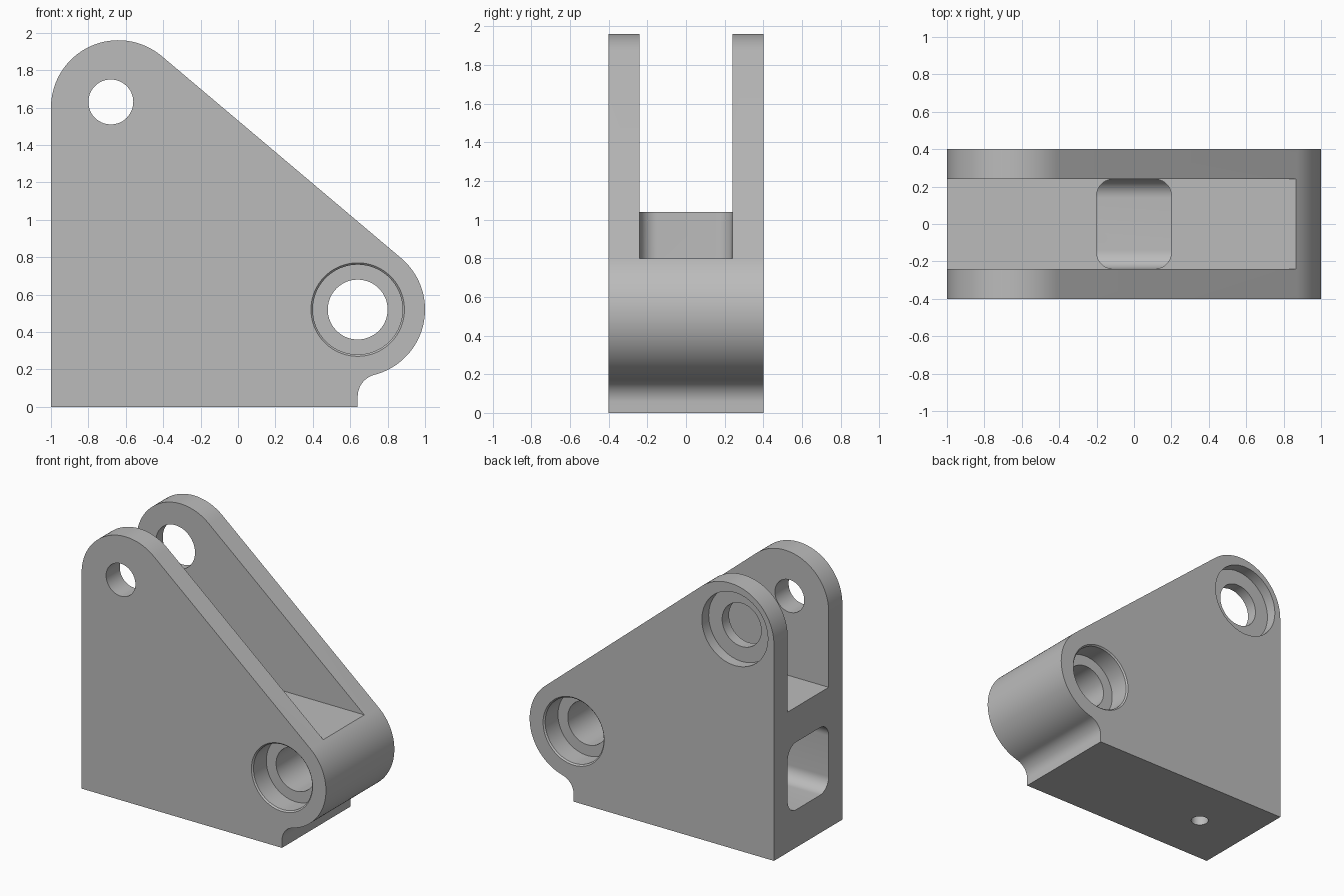
import bpy, bmesh
from math import sin, cos, pi, radians, atan2, hypot, sqrt

old = bpy.data.objects.get("Cube")
if old:
    bpy.data.objects.remove(old, do_unlink=True)

# One plain grey for the whole casting
grey = bpy.data.materials.new("machined grey")
grey.use_nodes = True
colour = (0.5, 0.5, 0.5, 1)
grey.diffuse_color = colour
grey.node_tree.nodes["Principled BSDF"].inputs["Base Color"].default_value = colour


def loft(name, rings):
    """Closed solid skinned through rings of equal point count."""
    bm = bmesh.new()
    rows = [[bm.verts.new(p) for p in ring] for ring in rings]
    n = len(rows[0])
    for a, b in zip(rows, rows[1:]):
        for i in range(n):
            j = (i + 1) % n
            bm.faces.new((a[i], a[j], b[j], b[i]))
    bm.faces.new(rows[0][::-1])
    bm.faces.new(rows[-1])
    bmesh.ops.recalc_face_normals(bm, faces=bm.faces)
    mesh = bpy.data.meshes.new(name)
    bm.to_mesh(mesh)
    bm.free()
    mesh.materials.append(grey)
    obj = bpy.data.objects.new(name, mesh)
    bpy.context.collection.objects.link(obj)
    return obj


def prism(name, points, axis, start, end):
    """Flat profile pushed along an axis; profile uses the other two axes in order."""
    def place(p, d):
        q = list(p)
        q.insert("xyz".index(axis), d)
        return q
    return loft(name, [[place(p, d) for p in points] for d in (start, end)])


def arc(cx, cy, r, a0, a1, n=32):
    return [(cx + r * cos(a0 + (a1 - a0) * i / n),
             cy + r * sin(a0 + (a1 - a0) * i / n)) for i in range(n + 1)]


def rounded(u0, u1, v0, v1, r):
    corners = [(u1 - r, v1 - r), (u0 + r, v1 - r), (u0 + r, v0 + r), (u1 - r, v0 + r)]
    return [p for k, (u, v) in enumerate(corners)
            for p in arc(u, v, r, k * pi / 2, (k + 1) * pi / 2, 12)]


def drill(name, x, z, steps):
    """Stepped round cutter along y from (y, radius) pairs."""
    return loft(name, [[(px, y, pz) for px, pz in arc(x, z, r, 0, 2 * pi, 96)[:-1]]
                       for y, r in steps])


# Side outline: two round ends joined by a tangent slope, small foot fillet
R, FILLET = 0.36, 0.12
top_x, top_z, boss_x, boss_z = -0.64, 1.6, 0.64, 0.52
slope = atan2(boss_x - top_x, top_z - boss_z)
fillet_z = boss_z - sqrt((R + FILLET) ** 2 - FILLET ** 2)
foot = atan2(fillet_z - boss_z, FILLET)
outline = [(-1, 0)]
outline += arc(top_x, top_z, R, pi, slope)
outline += arc(boss_x, boss_z, R, slope, foot, 48)
outline += arc(boss_x + FILLET, fillet_z, FILLET, foot + pi, pi, 16)[1:]
outline += [(boss_x, 0)]
bracket = prism("clevis_bracket", outline, "y", -0.4, 0.4)

# Cutters: stepped slot, floor opening, end pocket, bores and drain hole
slot = [(-1.2, 1.04), (0, 1.04), (0, 0.8), (1.2, 0.8), (1.2, 2.2), (-1.2, 2.2)]
bore = [(-0.5, 0.25), (-0.4, 0.25), (-0.39, 0.24), (-0.24, 0.24), (-0.24, 0.16)]
cutters = [
    prism("slot_cutter", slot, "y", -0.24, 0.24),
    prism("floor_opening_cutter", rounded(-0.2, 0.2, -0.24, 0.24, 0.09), "z", 0.5, 1.2),
    prism("end_pocket_cutter", rounded(-0.24, 0.24, 0.28, 0.78, 0.1), "x", -1.2, 0.2),
    prism("drain_hole_cutter", arc(-0.6, 0, 0.06, 0, 2 * pi, 48)[:-1], "z", -0.1, 0.5),
    drill("boss_bore_cutter", boss_x, boss_z, bore + [(-y, r) for y, r in bore[::-1]]),
    drill("top_pin_cutter", -0.68, 1.63,
          [(-0.5, 0.12), (0, 0.12), (0, 0.16), (0.32, 0.16), (0.32, 0.27), (0.5, 0.27)]),
]

bpy.ops.object.select_all(action="DESELECT")
bpy.context.view_layer.objects.active = bracket
bracket.select_set(True)
for cutter in cutters:
    cutter.hide_render = True
    mod = bracket.modifiers.new(cutter.name, "BOOLEAN")
    mod.operation, mod.solver, mod.object = "DIFFERENCE", "EXACT", cutter
    bpy.ops.object.modifier_apply(modifier=mod.name)
    bpy.data.objects.remove(cutter, do_unlink=True)

bpy.ops.object.shade_smooth_by_angle(angle=radians(30))
